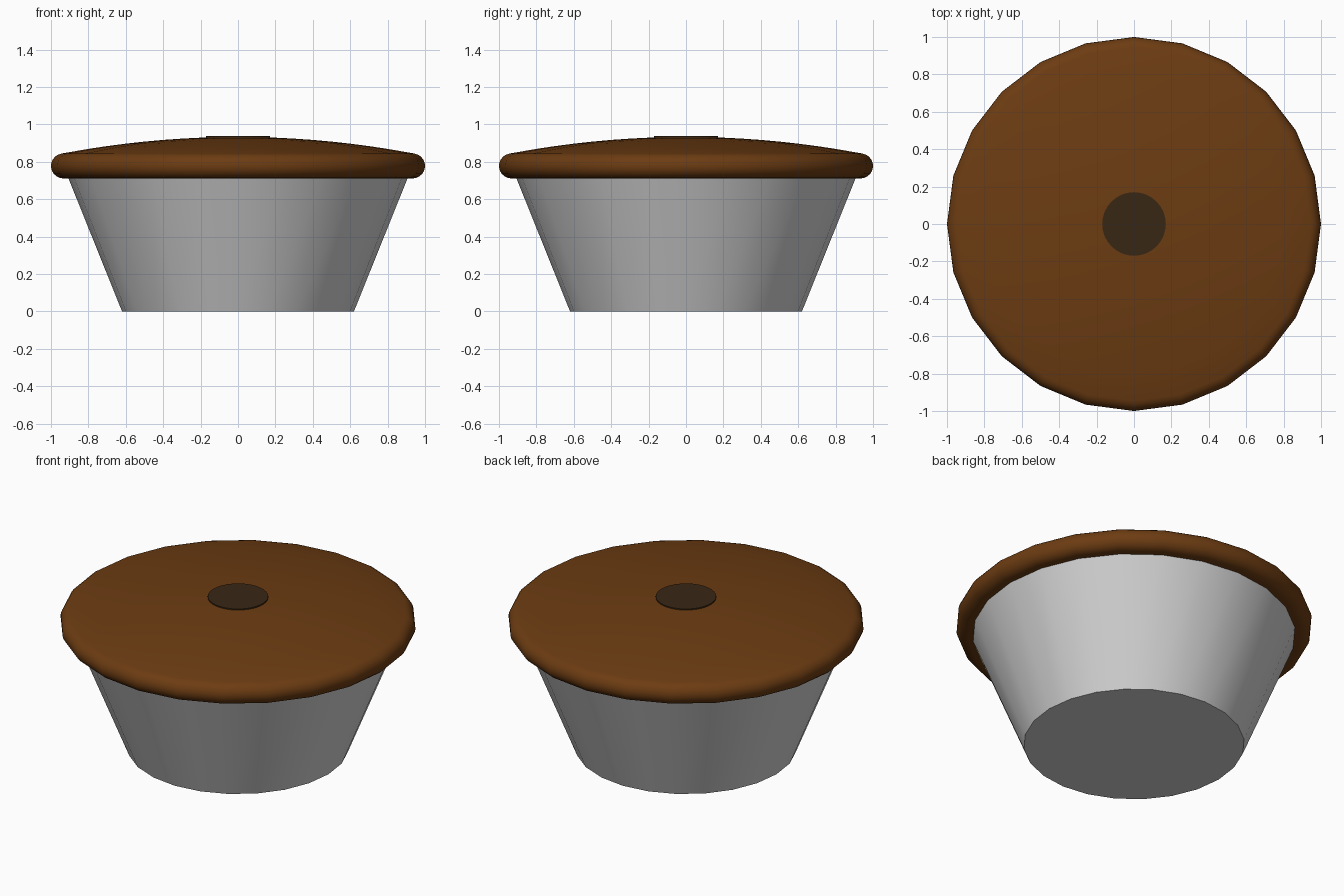
import bpy
import math

SIDES = 24

cube = bpy.data.objects.get("Cube")
if cube:
    bpy.data.objects.remove(cube, do_unlink=True)


def make_material(name, rgb):
    mat = bpy.data.materials.new(name)
    mat.use_nodes = True
    color = (*rgb, 1.0)
    mat.diffuse_color = color
    mat.node_tree.nodes["Principled BSDF"].inputs["Base Color"].default_value = color
    return mat


def lathe(name, profile, mat, sides=SIDES):
    """Spin a bottom-to-top (radius, z) profile about z; close both ends with flat caps."""
    verts, faces = [], []
    for r, z in profile:
        for i in range(sides):
            a = math.tau * i / sides
            verts.append((r * math.cos(a), r * math.sin(a), z))
    for row in range(len(profile) - 1):
        for i in range(sides):
            j = (i + 1) % sides
            low, high = row * sides, (row + 1) * sides
            faces.append((low + i, low + j, high + j, high + i))
    faces.append(tuple(reversed(range(sides))))
    faces.append(tuple(range(len(verts) - sides, len(verts))))
    mesh = bpy.data.meshes.new(name)
    mesh.from_pydata(verts, [], faces)
    mesh.materials.append(mat)
    obj = bpy.data.objects.new(name, mesh)
    bpy.context.collection.objects.link(obj)
    bpy.ops.object.select_all(action='DESELECT')
    obj.select_set(True)
    bpy.context.view_layer.objects.active = obj
    bpy.ops.object.shade_smooth_by_angle(angle=math.radians(35))
    return obj


silver = make_material("silver foil", (0.64, 0.64, 0.64))
brown = make_material("baked brown", (0.15, 0.045, 0.006))
dark = make_material("dark chocolate", (0.04, 0.02, 0.007))

# Tapered cup
lathe("cup", [(0.62, 0), (0.91, 0.72)], silver)

# Pastry lid: rounded rim flowing into a shallow dome
rim_r, rim_z, rim_size = 0.933, 0.778, 0.067
lid = [(0.86, rim_z - rim_size)]
for step in range(11):
    a = math.radians(-90 + step * 17)
    lid.append((rim_r + rim_size * math.cos(a), rim_z + rim_size * math.sin(a)))
for step in range(1, 9):
    r = 0.9 * (1 - step / 9)
    lid.append((r, 0.933 - 0.1 * r * r))
lathe("lid", lid, brown)

# Thin round button on the crown
lathe("centre_button", [(0.17, 0.92), (0.17, 0.937)], dark, sides=32)
